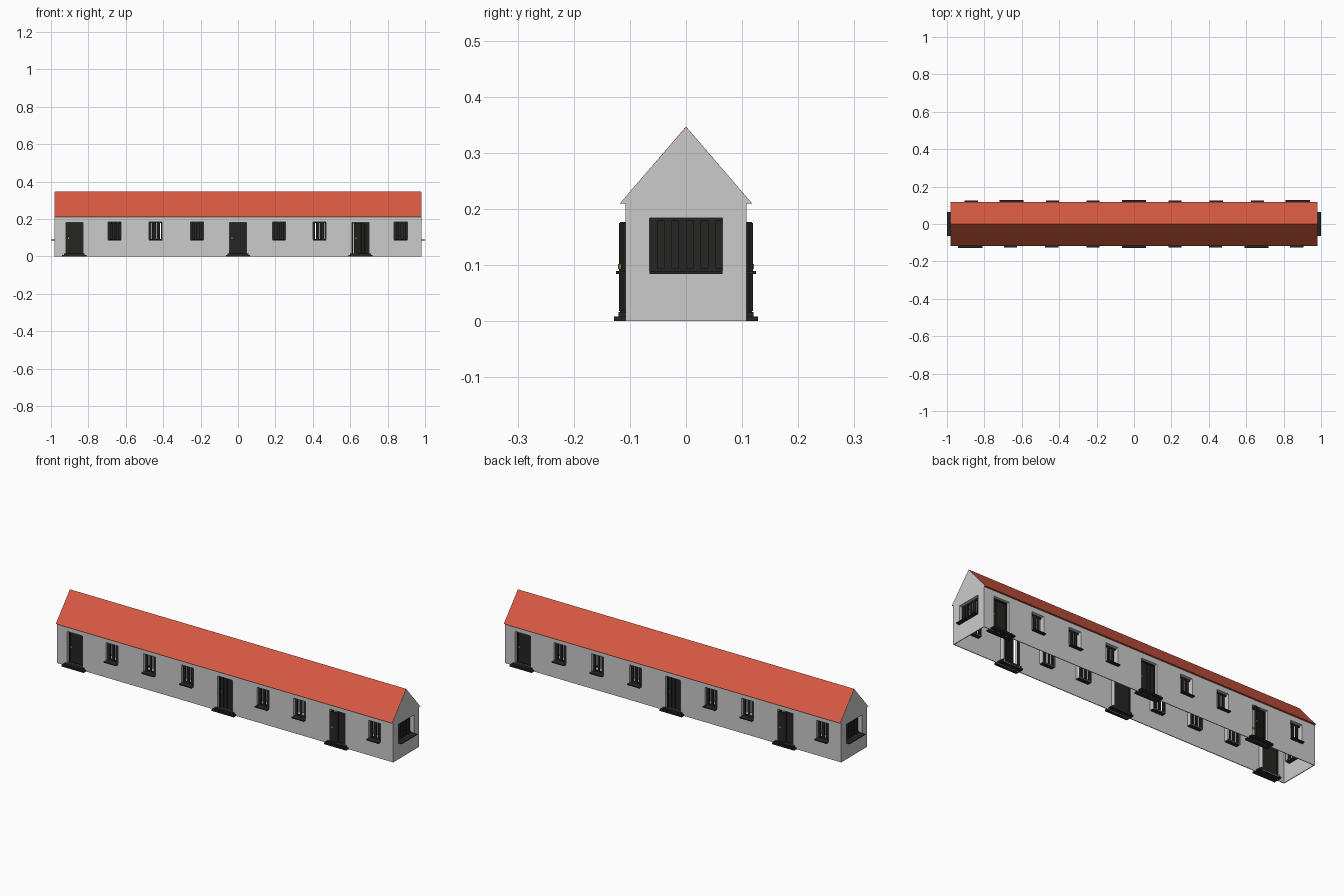
import bpy, bmesh
from math import radians, pi
from mathutils import Matrix, Vector

if "Cube" in bpy.data.objects:
    bpy.data.objects.remove(bpy.data.objects["Cube"])


def material(name, col):
    m = bpy.data.materials.new(name)
    m.diffuse_color = (*col, 1)
    m.use_nodes = True
    m.node_tree.nodes["Principled BSDF"].inputs["Base Color"].default_value = m.diffuse_color
    return m


RED = material("roof_red", (0.68, 0.10, 0.055))
DARK = material("dark_wood", (0.018, 0.018, 0.017))
GOLD = material("brass", (0.6, 0.38, 0.08))


def finish(name, bm, mat=None):
    bmesh.ops.recalc_face_normals(bm, faces=bm.faces)
    me = bpy.data.meshes.new(name)
    bm.to_mesh(me)
    bm.free()
    ob = bpy.data.objects.new(name, me)
    bpy.context.collection.objects.link(ob)
    if mat:
        me.materials.append(mat)
    return ob


def prism(name, pts, half, mat=None):
    """Extrude a (y, z) profile along x."""
    bm = bmesh.new()
    f = bm.faces.new([bm.verts.new((-half, y, z)) for y, z in pts])
    r = bmesh.ops.extrude_face_region(bm, geom=[f])
    bmesh.ops.translate(bm, vec=(2 * half, 0, 0),
                        verts=[v for v in r["geom"] if isinstance(v, bmesh.types.BMVert)])
    return finish(name, bm, mat)


def boxes(name, spans, M, mat=None):
    """One object of boxes given as (x0, x1, y0, y1, z0, z1)."""
    bm = bmesh.new()
    for x0, x1, y0, y1, z0, z1 in spans:
        T = Matrix.Translation(((x0 + x1) / 2, (y0 + y1) / 2, (z0 + z1) / 2))
        S = Matrix.Diagonal((x1 - x0, y1 - y0, z1 - z0, 1))
        bmesh.ops.create_cube(bm, size=1, matrix=M @ T @ S)
    return finish(name, bm, mat)


def subtract(ob, cutter):
    mod = ob.modifiers.new("cut", "BOOLEAN")
    mod.operation = "DIFFERENCE"
    mod.solver = "EXACT"
    mod.object = cutter
    cutter.hide_render = True
    cutter.hide_set(True)


# thin walls, open underneath
walls = prism("walls", [(-.108, 0), (.108, 0), (.108, .21), (.117, .21),
                        (0, .345), (-.117, .21), (-.108, .21)], .98)
subtract(walls, prism("interior_cutter", [(-.104, -.05), (.104, -.05), (.104, .215),
                                          (0, .335), (-.104, .215)], .976))

# roof covering
prism("roof", [(-.118, .2095), (0, .3465), (.118, .2095), (.1085, .2095),
               (0, .338), (-.1085, .2095)], .9795, RED)

DEPTH = .028
openings = []


def reveal(M, u, w, z0, z1):
    """Cut an opening and line it with jambs reaching inwards."""
    a, b, t = u - w / 2, u + w / 2, .002
    openings.append((M, (a, b, -.02, .02, z0, z1)))
    boxes("reveal", [(a - t, a, .001, DEPTH, z0 - t, z1 + t), (b, b + t, .001, DEPTH, z0 - t, z1 + t),
                     (a, b, .001, DEPTH, z1, z1 + t), (a, b, .001, DEPTH, z0 - t, z0)], M)


def window(M, u, w, bars, z0=.088, z1=.184):
    reveal(M, u, w, z0, z1)
    a, b, p = u - w / 2, u + w / 2, w / bars
    y0, y1 = .016, .024
    spans = [(a, b, y0, y1, z1 - .006, z1), (a, b, y0, y1, z0, z0 + .006)]
    spans += [(a + i * p, a + i * p + p * .54, y0, y1, z0 + .006, z1 - .006) for i in range(bars)]
    boxes("window_frame", spans, M, DARK)
    boxes("window_sill", [(a, b, -.018 if w > .1 else -.017, y1, z0 - .004, z0 + .001)], M, DARK)


def door(M, u, angle):
    w, z1 = .09, .182
    reveal(M, u, w, .004, z1)
    a, b = u - w / 2, u + w / 2
    boxes("door_frame", [(a, a + .005, .014, DEPTH, .016, z1), (b - .005, b, .014, DEPTH, .016, z1),
                         (a, b, .014, DEPTH, z1 - .005, z1)], M, DARK)
    # leaf hinged on the right, with planks and a knob
    H = M @ Matrix.Translation((b - .005, .020, 0)) @ Matrix.Rotation(angle, 4, "Z")
    n, L = 4, .08
    leaf = [(-L, 0, 0, .004, .016, z1 - .005)]
    leaf += [(-L + i * L / n + .001, -L + (i + 1) * L / n - .001, -.002, 0, .018, z1 - .007)
             for i in range(n)]
    boxes("door_leaf", leaf, H, DARK)
    boxes("door_handle", [(-L + .006, -L + .011, -.006, -.002, .093, .102)], H, GOLD)
    # two-tier doorstep
    boxes("doorstep", [(u - .065, u + .065, -.020, DEPTH, 0, .008),
                       (u - .055, u + .055, -.012, DEPTH, .008, .016)], M, DARK)


# both long sides and both ends, by half turn
for turn in (0, pi):
    side = Matrix.Rotation(turn, 4, "Z") @ Matrix.Translation((0, -.108, 0))
    for u in (-.66, -.44, -.22, .22, .435, .87):
        window(side, u, .07, 3)
    for u, ang in ((-.875, 0), (0, 0), (.655, radians(22))):
        door(side, u, ang)
    end = Matrix.Rotation(turn + pi / 2, 4, "Z") @ Matrix.Translation((0, -.98, 0))
    window(end, 0, .13, 5)
    boxes("end_sill_lip", [(-.065, .065, -.02, 0, .085, .089)], end, DARK)

# all openings in one cutter
bm = bmesh.new()
for M, (x0, x1, y0, y1, z0, z1) in openings:
    T = Matrix.Translation(((x0 + x1) / 2, (y0 + y1) / 2, (z0 + z1) / 2))
    bmesh.ops.create_cube(bm, size=1, matrix=M @ T @ Matrix.Diagonal((x1 - x0, y1 - y0, z1 - z0, 1)))
subtract(walls, finish("opening_cutter", bm))
